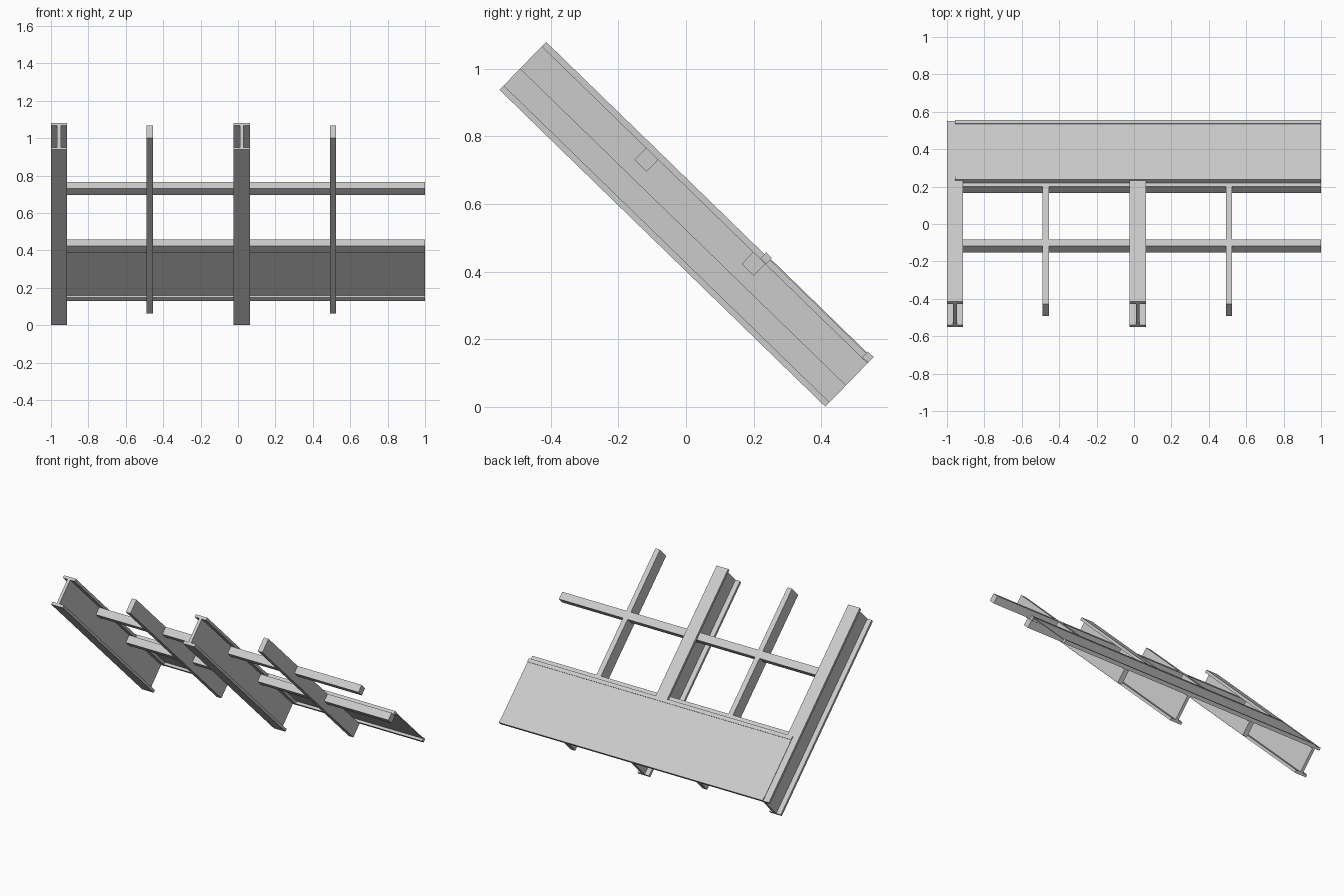
import bpy, bmesh, math
from mathutils import Matrix

cube = bpy.data.objects.get("Cube")
if cube:
    bpy.data.objects.remove(cube, do_unlink=True)

# One plain grey for the whole frame
grey = bpy.data.materials.new("light_grey")
grey.use_nodes = True
colour = (0.6, 0.6, 0.6, 1)
grey.diffuse_color = colour
grey.node_tree.nodes["Principled BSDF"].inputs["Base Color"].default_value = colour

# Everything is laid out in the roof plane: x across, u down the slope, n out of it
SLOPE = Matrix.Translation((0, -0.552, 0.938)) @ Matrix.Rotation(math.radians(-44.2), 4, 'X')
LENGTH, DEPTH = 1.345, 0.198
WEB_X = -0.957


def add_object(name, bm):
    bmesh.ops.recalc_face_normals(bm, faces=bm.faces)
    bm.transform(SLOPE)
    mesh = bpy.data.meshes.new(name)
    bm.to_mesh(mesh)
    bm.free()
    mesh.materials.append(grey)
    obj = bpy.data.objects.new(name, mesh)
    bpy.context.collection.objects.link(obj)


def box(name, x, u, n):
    bm = bmesh.new()
    bmesh.ops.create_cube(bm, size=1)
    for v in bm.verts:
        v.co = [(r[0] + r[1]) / 2 + c * (r[1] - r[0]) for c, r in zip(v.co, (x, u, n))]
    add_object(name, bm)


def i_beam(name, cx, half=0.043, web=0.01, flange=0.018):
    # Right half of the section, mirrored to close the outline
    side = [(half, 0), (half, flange), (web, flange),
            (web, DEPTH - flange), (half, DEPTH - flange), (half, DEPTH)]
    outline = side + [(-x, n) for x, n in reversed(side)]
    bm = bmesh.new()
    face = bm.faces.new([bm.verts.new((cx + x, 0, n)) for x, n in outline])
    ext = bmesh.ops.extrude_face_region(bm, geom=[face])
    verts = [g for g in ext["geom"] if isinstance(g, bmesh.types.BMVert)]
    bmesh.ops.translate(bm, verts=verts, vec=(0, LENGTH, 0))
    add_object(name, bm)


# Main steel beams and the slimmer rafters between them
for label, x in (("right", WEB_X), ("middle", 0.02)):
    i_beam(label + "_beam", x)
for label, x in (("right", -0.471), ("left", 0.508)):
    box(label + "_rafter", (x - 0.017, x + 0.017), (0, LENGTH), (0.087, 0.18))

# Square cross purlins
for label, u in (("upper", 0.456), ("lower", 0.898)):
    box(label + "_purlin", (WEB_X, 1), (u - 0.025, u + 0.025), (0.13, 0.18))

# Roof sheet with an edge bar along its top and bottom
box("roof_sheet", (WEB_X, 1), (0.902, LENGTH - 0.001), (0.197, 0.201))
for label, u in (("upper", 0.901), ("lower", LENGTH - 0.024)):
    box(label + "_edge_bar", (WEB_X, 1), (u, u + 0.024), (0.181, 0.205))
